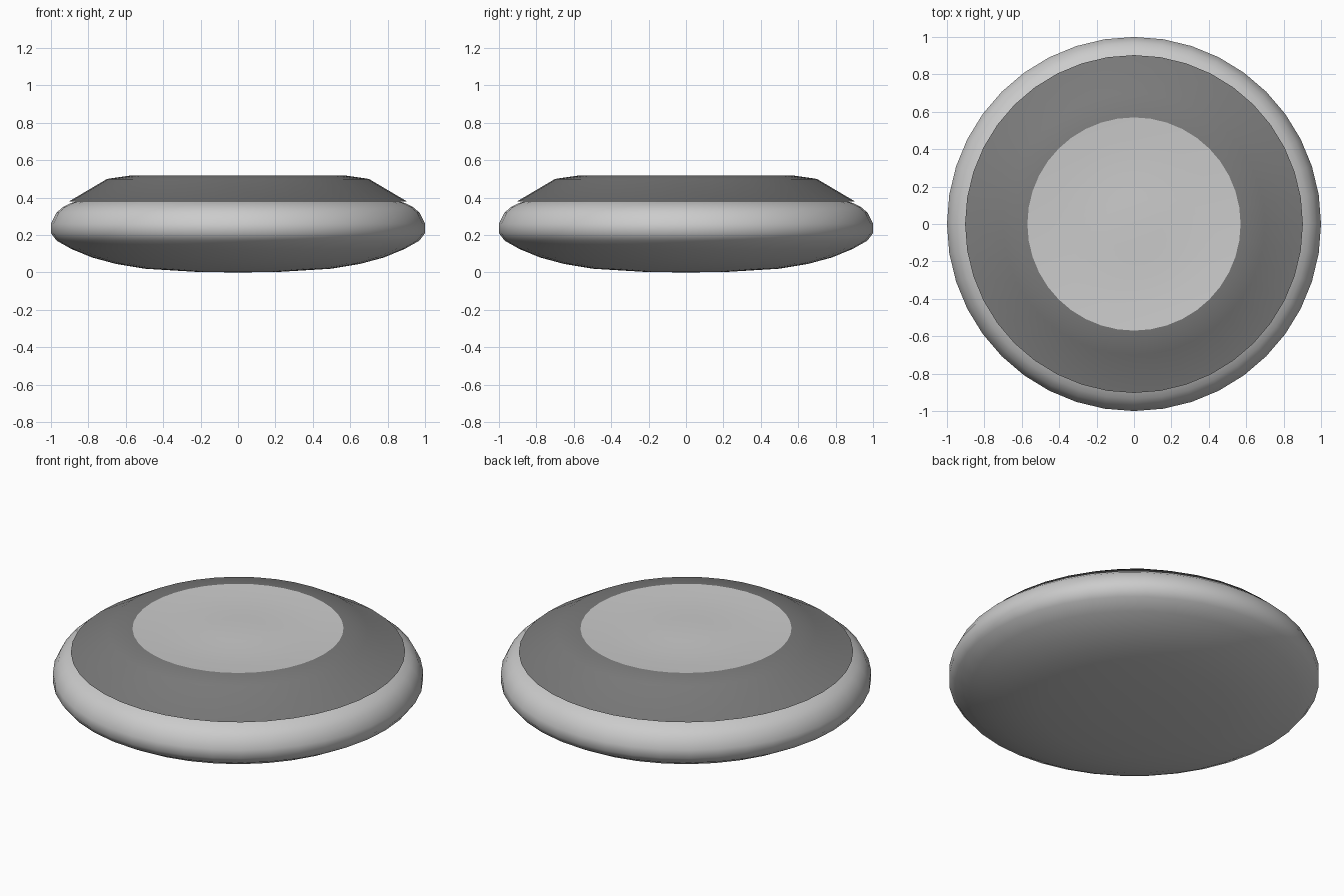
import bpy, bmesh, math

if "Cube" in bpy.data.objects:
    bpy.data.objects.remove(bpy.data.objects["Cube"])


def lathe(name, profile, sides=40, angle=40):
    """Spin (radius, z) corner points about z."""
    bm = bmesh.new()
    rings = []
    for r, z in profile:
        if r == 0:
            rings.append([bm.verts.new((0, 0, z))] * sides)
        else:
            turns = [i * math.tau / sides for i in range(sides)]
            rings.append([bm.verts.new((r * math.cos(t), r * math.sin(t), z)) for t in turns])
    for a, b in zip(rings, rings[1:]):
        for i in range(sides):
            j = (i + 1) % sides
            bm.faces.new(dict.fromkeys((a[i], a[j], b[j], b[i])))
    # make every face look outwards
    for f in bm.faces:
        f.normal_update()
        if f.normal.dot(f.calc_center_median() - bm_centre) < 0:
            f.normal_flip()
    mesh = bpy.data.meshes.new(name)
    bm.to_mesh(mesh)
    bm.free()
    ob = bpy.data.objects.new(name, mesh)
    bpy.context.collection.objects.link(ob)
    bpy.ops.object.select_all(action='DESELECT')
    ob.select_set(True)
    bpy.context.view_layer.objects.active = ob
    bpy.ops.object.shade_smooth_by_angle(angle=math.radians(angle))
    return ob


from mathutils import Vector
bm_centre = Vector((0, 0, .25))

# rounded shallow body, tucked in under the collar
lathe("body", [(0, 0), (.22, .003), (.5, .02), (.65, .045), (.78, .08), (.89, .125),
               (.97, .17), (1, .21), (1, .26), (.97, .32), (.935, .35), (.89, .372),
               (.83, .39)], angle=60)

# dark sloping collar with a slight lip over the body
collar = lathe("collar", [(.87, .378), (.903, .38), (.7, .5), (.57, .519)], angle=35)
dark = bpy.data.materials.new("dark_grey")
dark.diffuse_color = (.2, .2, .2, 1)
dark.use_nodes = True
dark.node_tree.nodes["Principled BSDF"].inputs["Base Color"].default_value = dark.diffuse_color
collar.data.materials.append(dark)

# round top plate: shallow dish with a faint rise in the middle
lathe("top_plate", [(.57, .519), (.45, .512), (.3, .508), (.15, .512), (0, .516)])
